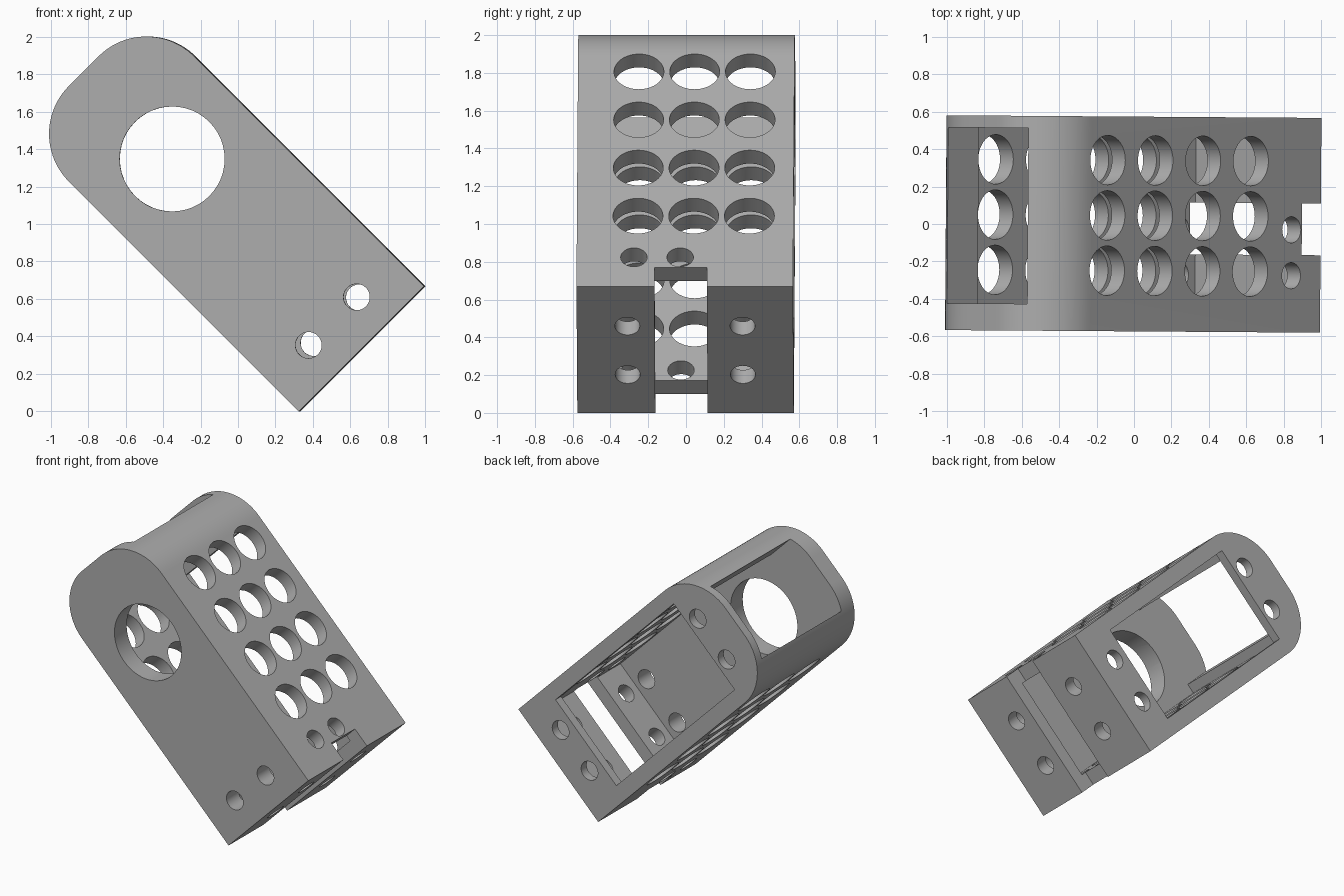
import bpy, bmesh, math
from mathutils import Matrix, Vector

if "Cube" in bpy.data.objects:
    bpy.data.objects.remove(bpy.data.objects["Cube"])

# Built in a local frame: a = along the length, b = through the thickness, c = across the width.
L, W, H, R = 2.095, 0.945, 0.573, 0.36
X0 = 0.328

grey = bpy.data.materials.new("matte_grey")
grey.diffuse_color = (0.42, 0.42, 0.42, 1)
grey.use_nodes = True
grey.node_tree.nodes["Principled BSDF"].inputs["Base Color"].default_value = grey.diffuse_color


def new_object(name, bm):
    bmesh.ops.recalc_face_normals(bm, faces=bm.faces)
    mesh = bpy.data.meshes.new(name)
    bm.to_mesh(mesh)
    bm.free()
    ob = bpy.data.objects.new(name, mesh)
    bpy.context.collection.objects.link(ob)
    return ob


def add_box(bm, lo, hi):
    lo, hi = Vector(lo), Vector(hi)
    m = Matrix.Translation((lo + hi) / 2) @ Matrix.Diagonal((*(hi - lo), 1))
    bmesh.ops.create_cube(bm, size=1, matrix=m)


def add_hole(bm, axis, centre, radius, depth):
    turn = {"a": Matrix.Rotation(math.pi / 2, 4, "Y"),
            "b": Matrix.Rotation(math.pi / 2, 4, "X"),
            "c": Matrix.Identity(4)}[axis]
    bmesh.ops.create_cone(bm, cap_ends=True, segments=48, radius1=radius, radius2=radius,
                          depth=depth, matrix=Matrix.Translation(centre) @ turn)


# Housing block: rounded far end, square near end
outline = [(0, W), (0, 0)]
for cb, start in ((R, -90), (W - R, 0)):
    for i in range(25):
        t = math.radians(start + 90 * i / 24)
        outline.append((L - R + R * math.cos(t), cb + R * math.sin(t)))
bm = bmesh.new()
face = bm.faces.new([bm.verts.new((a, b, -H)) for a, b in outline])
ext = bmesh.ops.extrude_face_region(bm, geom=[face])
bmesh.ops.translate(bm, vec=(0, 0, 2 * H),
                    verts=[v for v in ext["geom"] if isinstance(v, bmesh.types.BMVert)])
housing = new_object("servo_housing", bm)


def cut(name, fill):
    bm = bmesh.new()
    fill(bm)
    cutter = new_object(name, bm)
    mod = housing.modifiers.new(name, "BOOLEAN")
    mod.operation, mod.solver, mod.object = "DIFFERENCE", "EXACT", cutter
    bpy.context.view_layer.update()
    dg = bpy.context.evaluated_depsgraph_get()
    mesh = bpy.data.meshes.new_from_object(housing.evaluated_get(dg))
    housing.modifiers.clear()
    housing.data = mesh
    bpy.data.objects.remove(cutter)


# Hollow inside, end window, side window and near end slot
cut("cavity", lambda bm: add_box(bm, (0.10, 0.10, -0.43), (1.81, W - 0.10, 0.508)))
cut("end_window", lambda bm: add_box(bm, (1.7, 0.17, -0.43), (2.3, W - 0.17, 0.508)))
cut("side_window", lambda bm: add_box(bm, (0.33, 0.115, 0.3), (1.73, 0.835, 0.8)))
cut("end_slot", lambda bm: add_box(bm, (-0.1, -0.1, -0.16), (0.142, 1.1, 0.117)))


# Grid of vent holes and two small holes through both broad walls
def broad_holes(bm):
    for a in (0.53, 0.89, 1.25, 1.61):
        for c in (-0.25, 0.045, 0.34):
            add_hole(bm, "b", (a, W / 2, c), 0.132, 2)
    for c in (-0.27, -0.025):
        add_hole(bm, "b", (0.22, W / 2, c), 0.07, 2)


# Shaft hole and screw holes in the front wall
def front_holes(bm):
    add_hole(bm, "c", (1.43, 0.475, -H), 0.28, 0.6)
    for b in (0.65, 0.287):
        add_hole(bm, "c", (0.213, b, -H), 0.07, 0.6)


# Screw holes at both ends of the back wall
def back_holes(bm):
    for a in (0.207, 1.83):
        for b in (0.652, 0.31):
            add_hole(bm, "c", (a, b, H), 0.07, 0.4)


# Screw holes in the near end wall
def end_holes(bm):
    for c in (-0.305, 0.305):
        for b in (0.65, 0.287):
            add_hole(bm, "a", (0, b, c), 0.066, 0.4)


for name, fill in (("broad_holes", broad_holes), ("front_holes", front_holes),
                   ("back_holes", back_holes), ("end_holes", end_holes)):
    cut(name, fill)

# Tilt the finished part to stand on its lower edge, with its slight turn
s = math.sqrt(0.5)
tilt = Matrix(((-s, s, 0, X0), (0, 0, 1, 0), (s, s, 0, 0), (0, 0, 0, 1)))
housing.data.transform(Matrix.Rotation(-0.007, 4, "Z") @ tilt)
housing.data.materials.clear()
housing.data.materials.append(grey)
bpy.context.view_layer.objects.active = housing
housing.select_set(True)
bpy.ops.object.shade_smooth_by_angle(angle=math.radians(30))
